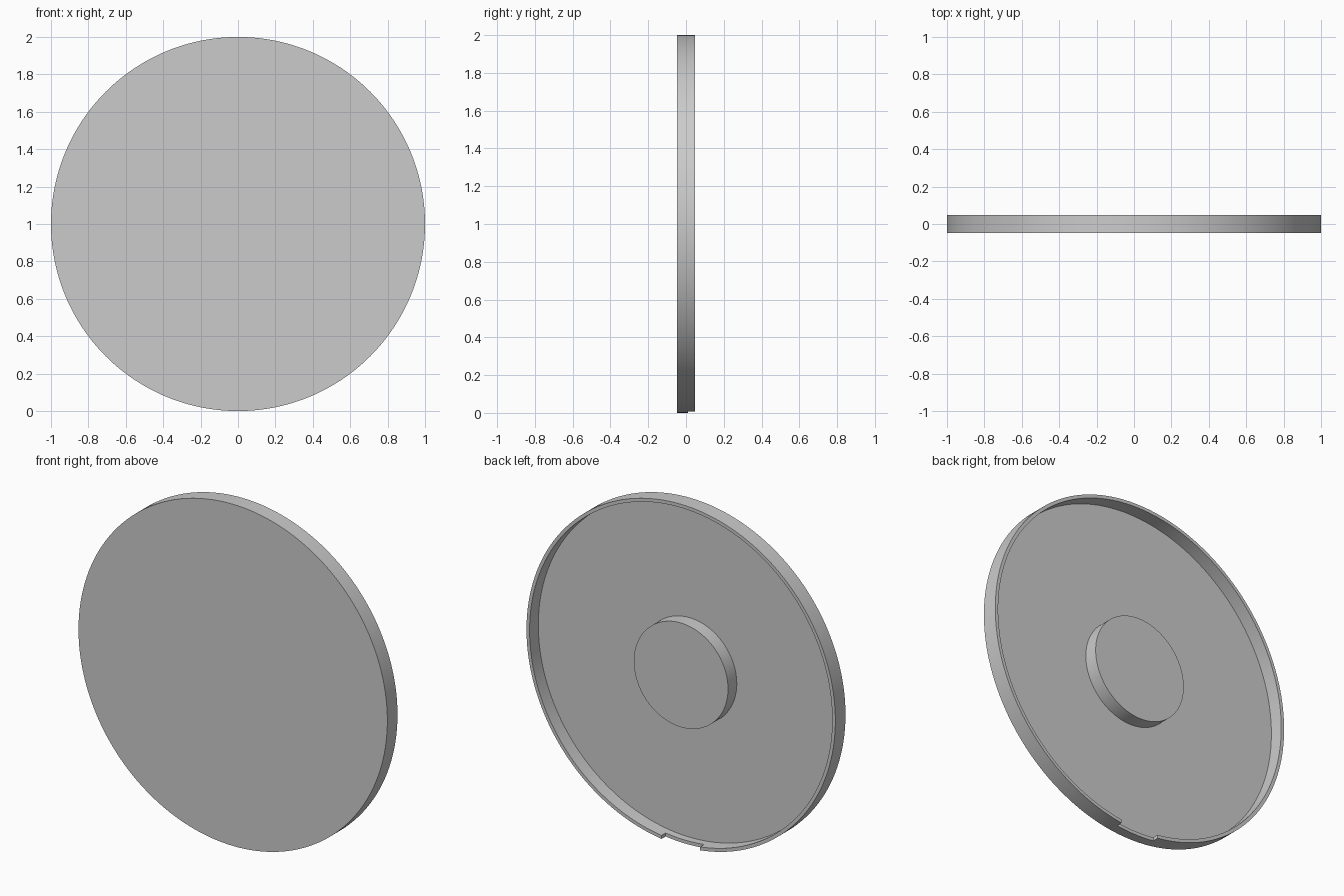
import bpy, bmesh, math

if "Cube" in bpy.data.objects:
    bpy.data.objects.remove(bpy.data.objects["Cube"], do_unlink=True)

RADIUS, WALL, HALF = 1.0, 0.02, 0.047
FLOOR_Y = -0.034
BOSS_RADIUS = 0.305
SEGMENTS = 192

grey = bpy.data.materials.new("plain_grey")
grey.use_nodes = True
colour = (0.6, 0.6, 0.6, 1)
grey.diffuse_color = colour
grey.node_tree.nodes["Principled BSDF"].inputs["Base Color"].default_value = colour


def add_object(name, bm):
    bmesh.ops.recalc_face_normals(bm, faces=bm.faces[:])
    mesh = bpy.data.meshes.new(name)
    bm.to_mesh(mesh)
    bm.free()
    obj = bpy.data.objects.new(name, mesh)
    bpy.context.collection.objects.link(obj)
    return obj


def lathe(name, profile):
    """Revolve (radius, y) points about the y axis and cap both ends."""
    bm = bmesh.new()
    rings = []
    for r, y in profile:
        angles = [math.tau * i / SEGMENTS for i in range(SEGMENTS)]
        rings.append([bm.verts.new((r * math.cos(a), y, RADIUS + r * math.sin(a)))
                      for a in angles])
    for a, b in zip(rings, rings[1:]):
        for i in range(SEGMENTS):
            j = (i + 1) % SEGMENTS
            bm.faces.new((a[i], a[j], b[j], b[i]))
    bm.faces.new(rings[0])
    bm.faces.new(rings[-1])
    return add_object(name, bm)


# Shallow round lid: front plate, thin rim and central boss
lid = lathe("round_lid", [
    (RADIUS, -HALF), (RADIUS, HALF),
    (RADIUS - WALL, HALF), (RADIUS - WALL, FLOOR_Y),
    (BOSS_RADIUS, FLOOR_Y), (BOSS_RADIUS, HALF),
])
lid.data.materials.append(grey)

# Notch in the back edge of the rim, at the bottom
bm = bmesh.new()
bmesh.ops.create_cube(bm, size=1)
bmesh.ops.scale(bm, vec=(0.25, 0.1, 0.2), verts=bm.verts)
bmesh.ops.translate(bm, vec=(0, 0.06, 0), verts=bm.verts)
cutter = add_object("notch_cutter", bm)
cutter.data.materials.append(grey)
cutter.hide_render = True

cut = lid.modifiers.new("notch", 'BOOLEAN')
cut.operation = 'DIFFERENCE'
cut.solver = 'EXACT'
cut.object = cutter

bpy.ops.object.select_all(action='DESELECT')
lid.select_set(True)
bpy.context.view_layer.objects.active = lid
bpy.ops.object.modifier_apply(modifier=cut.name)
bpy.data.objects.remove(cutter, do_unlink=True)
bpy.ops.object.shade_smooth_by_angle(angle=math.radians(30))
